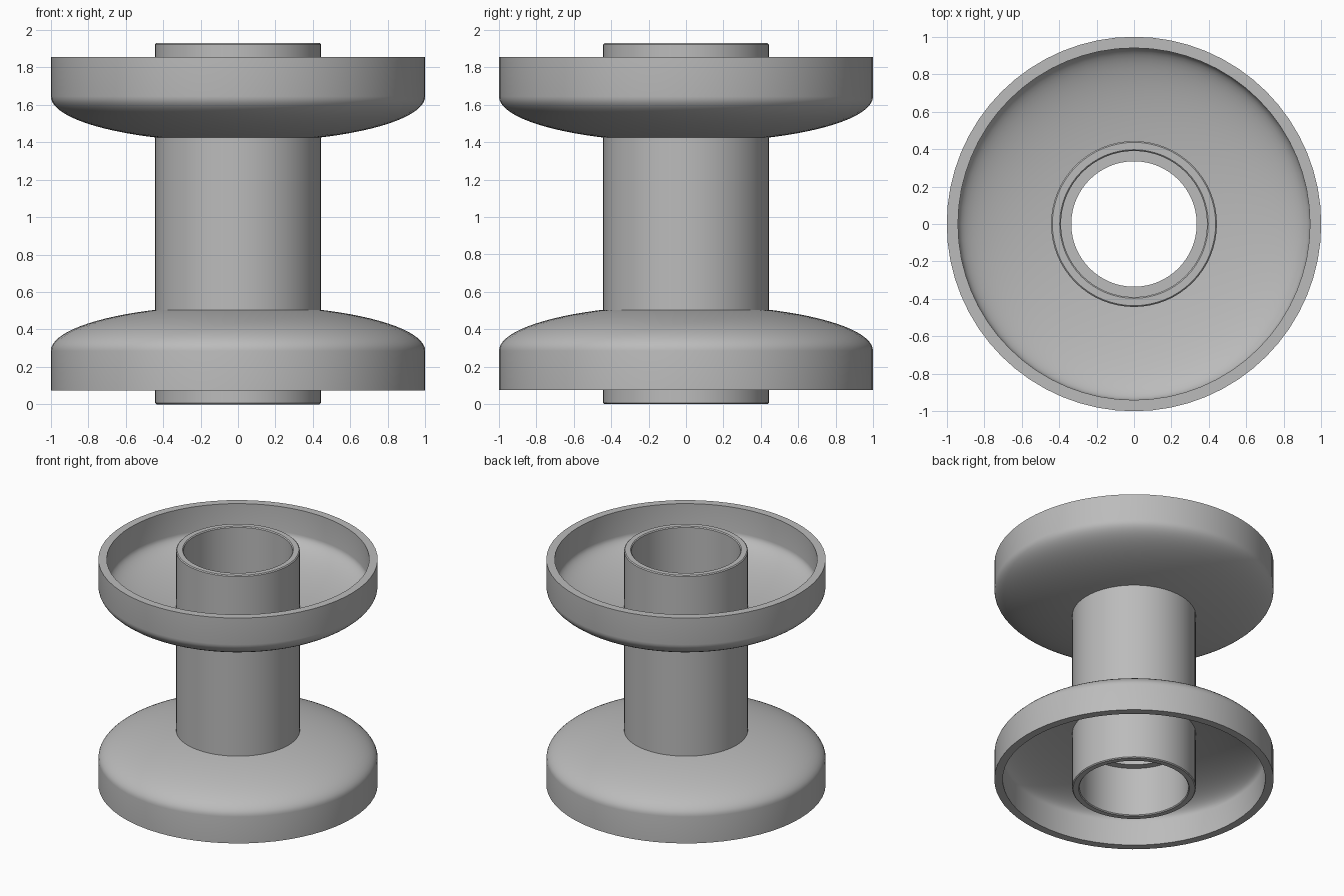
import bpy, bmesh, math

if "Cube" in bpy.data.objects:
    bpy.data.objects.remove(bpy.data.objects["Cube"])

H = 1.93      # overall height
SEG = 64

mat = bpy.data.materials.new("plain grey")
mat.diffuse_color = (0.5, 0.5, 0.5, 1)
mat.use_nodes = True
mat.node_tree.nodes["Principled BSDF"].inputs["Base Color"].default_value = mat.diffuse_color


def lathe(name, profile, mirror=False):
    """Revolve a closed (radius, z) profile about the z axis."""
    bm = bmesh.new()
    rings = []
    for i in range(SEG):
        a = 2 * math.pi * i / SEG
        rings.append([bm.verts.new((r * math.cos(a), r * math.sin(a), H - z if mirror else z))
                      for r, z in profile])
    n = len(profile)
    for i in range(SEG):
        p, q = rings[i], rings[(i + 1) % SEG]
        for j in range(n):
            k = (j + 1) % n
            bm.faces.new((p[j], q[j], q[k], p[k]))
    bmesh.ops.recalc_face_normals(bm, faces=bm.faces[:])
    me = bpy.data.meshes.new(name)
    bm.to_mesh(me)
    bm.free()
    me.materials.append(mat)
    ob = bpy.data.objects.new(name, me)
    bpy.context.collection.objects.link(ob)
    bpy.ops.object.select_all(action='DESELECT')
    ob.select_set(True)
    bpy.context.view_layer.objects.active = ob
    bpy.ops.object.shade_smooth_by_angle(angle=math.radians(30))
    return ob


def dome(radius, height, z0, r_end, steps=16):
    """Elliptical arc from the rim in to radius r_end."""
    t_end = math.acos(r_end / radius)
    return [(radius * math.cos(t_end * i / steps), z0 + height * math.sin(t_end * i / steps))
            for i in range(steps + 1)]


# hub tube: softened ends, wide bore at each end stepping in to a narrower middle
b = 0.007
lower = [(0.335, 0.39), (0.39, 0.39), (0.39, b), (0.39 + b, 0), (0.443 - b, 0), (0.443, b)]
upper = [(r, H - z) for r, z in reversed(lower)]
lathe("hub_tube", lower + upper)

# dished flanges: hollow shell open towards the end of the hub
outer = dome(1.0, 0.245, 0.285, 0.42)
inner = dome(0.94, 0.205, 0.27, 0.42)
shell = [(1.0, 0.075)] + outer + inner[::-1] + [(0.94, 0.075)]
lathe("lower_flange", shell)
lathe("upper_flange", shell, mirror=True)
